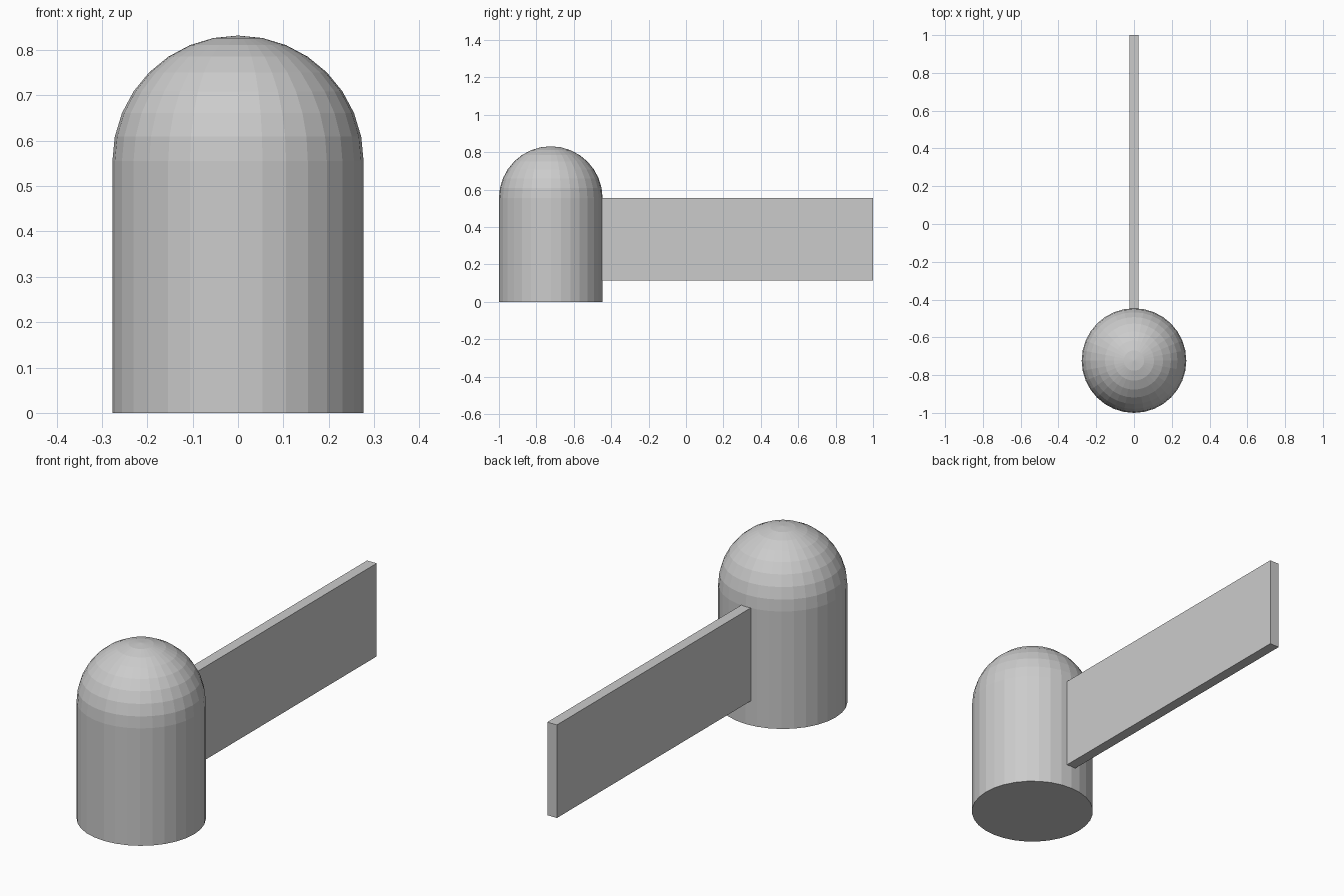
import bpy, bmesh
from math import pi, sin, cos
from mathutils import Matrix

if "Cube" in bpy.data.objects:
    bpy.data.objects.remove(bpy.data.objects["Cube"])

R, WALL_H, CY = 0.277, 0.555, -0.723
SEGS, DOME_RINGS = 32, 8


def finish(bm, name):
    bmesh.ops.recalc_face_normals(bm, faces=bm.faces)
    mesh = bpy.data.meshes.new(name)
    bm.to_mesh(mesh)
    bm.free()
    obj = bpy.data.objects.new(name, mesh)
    bpy.context.collection.objects.link(obj)
    return obj


# Domed post: base centre, straight wall, quarter-circle dome, spun round z
profile = [(0, 0), (R, 0)]
for i in range(DOME_RINGS + 1):
    a = i * pi / 2 / DOME_RINGS
    profile.append((R * cos(a), WALL_H + R * sin(a)))
bm = bmesh.new()
verts = [bm.verts.new((r, 0, z)) for r, z in profile]
edges = [bm.edges.new(pair) for pair in zip(verts, verts[1:])]
bmesh.ops.spin(bm, geom=verts + edges, cent=(0, 0, 0), axis=(0, 0, 1),
               angle=2 * pi, steps=SEGS, use_merge=False)
bmesh.ops.remove_doubles(bm, verts=bm.verts, dist=1e-4)
post = finish(bm, "domed_post")
post.location.y = CY

# Flat arm panel running back from the post
y0, y1, z0, z1, thick = -0.46, 1.0, 0.115, 0.555, 0.05
bm = bmesh.new()
bmesh.ops.create_cube(bm, size=1, matrix=Matrix.Translation((0, (y0 + y1) / 2, (z0 + z1) / 2))
                      @ Matrix.Diagonal((thick, y1 - y0, z1 - z0, 1)))
finish(bm, "arm_panel")
